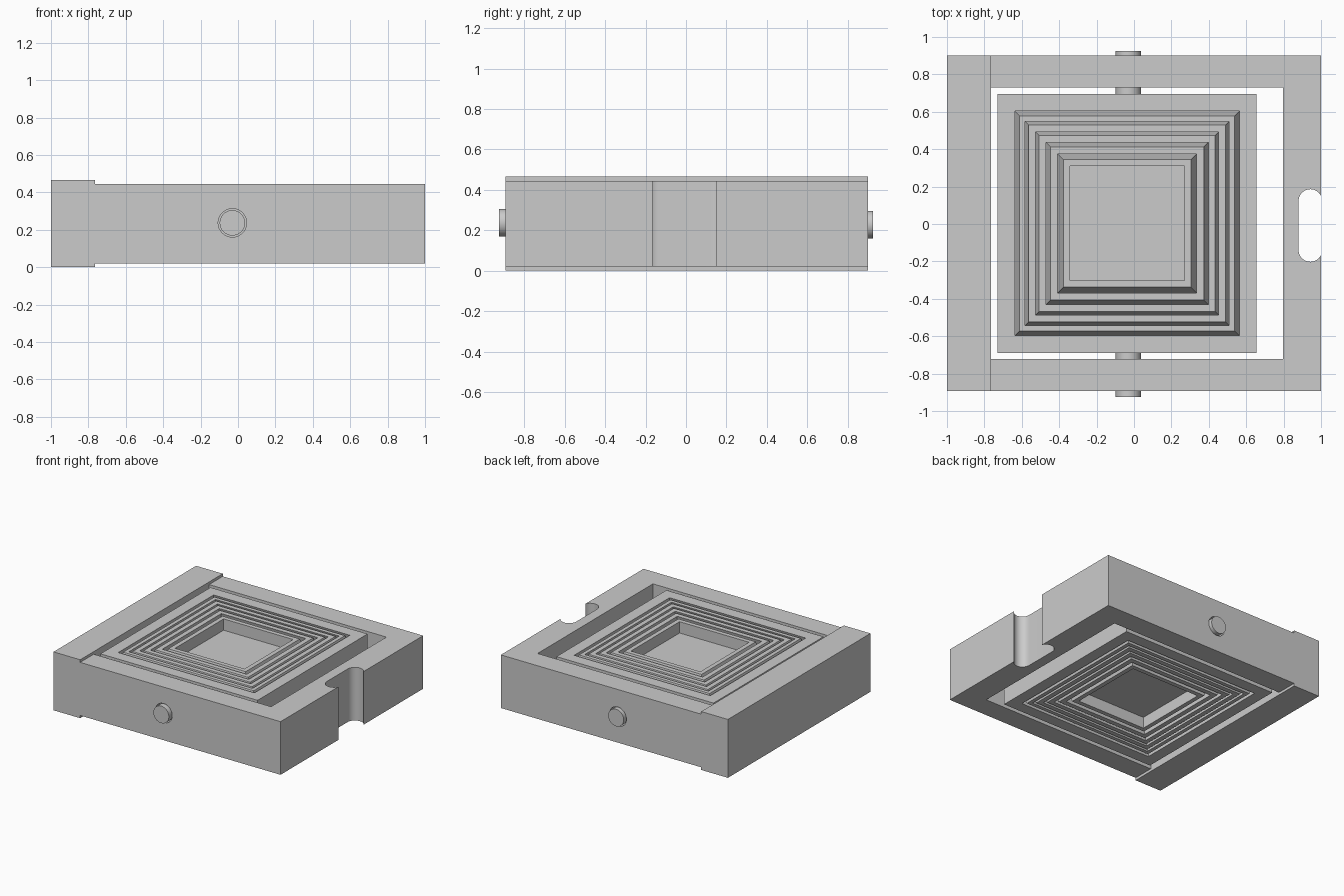
import bpy
import bmesh
import math

old = bpy.data.objects.get("Cube")
if old:
    bpy.data.objects.remove(old, do_unlink=True)

grey = bpy.data.materials.new("plain grey")
grey.use_nodes = True
grey.diffuse_color = (0.6, 0.6, 0.6, 1)
grey.node_tree.nodes["Principled BSDF"].inputs["Base Color"].default_value = (0.6, 0.6, 0.6, 1)

LOW, HIGH = 0.021, 0.444      # underside and top of the body
MID = (LOW + HIGH) / 2
CX, CY = -0.037, 0.003        # centre of the swinging block
BULGE = 0.06                  # how far the walls bow outwards at mid height


def finish(bm, name):
    bmesh.ops.recalc_face_normals(bm, faces=bm.faces)
    mesh = bpy.data.meshes.new(name)
    bm.to_mesh(mesh)
    bm.free()
    mesh.materials.append(grey)
    obj = bpy.data.objects.new(name, mesh)
    bpy.context.collection.objects.link(obj)
    return obj


def box(name, x0, x1, y0, y1, z0, z1):
    bm = bmesh.new()
    bmesh.ops.create_cube(bm, size=1)
    for v in bm.verts:
        v.co.x = x1 if v.co.x > 0 else x0
        v.co.y = y1 if v.co.y > 0 else y0
        v.co.z = z1 if v.co.z > 0 else z0
    return finish(bm, name)


def square_loops(name, profile, closed):
    """Sweep a (half width, height) profile round a square."""
    bm = bmesh.new()
    loops = [[bm.verts.new((CX + sx * h, CY + sy * h, z))
              for sx, sy in ((1, 1), (-1, 1), (-1, -1), (1, -1))]
             for h, z in profile]
    pairs = list(zip(loops, loops[1:]))
    if closed:
        pairs.append((loops[-1], loops[0]))
    else:
        bm.faces.new(loops[0])
        bm.faces.new(loops[-1])
    for a, b in pairs:
        for i in range(4):
            j = (i + 1) % 4
            bm.faces.new((a[i], a[j], b[j], b[i]))
    return finish(bm, name)


def rod(name, radius, x, z, y0, y1):
    bm = bmesh.new()
    bmesh.ops.create_cone(bm, cap_ends=True, segments=48, radius1=radius,
                          radius2=radius, depth=abs(y1 - y0))
    for v in bm.verts:
        v.co = (x + v.co.x, (y0 + y1) / 2 + v.co.z, z + v.co.y)
    return finish(bm, name)


def slot_cutter(x, y, radius, half_length):
    bm = bmesh.new()
    outline = []
    for end in (1, -1):
        for i in range(25):
            a = math.pi * i / 24 + (0 if end > 0 else math.pi)
            outline.append(bm.verts.new((x + radius * math.cos(a),
                                         y + end * (half_length - radius) + radius * math.sin(a), -1)))
    face = bm.faces.new(outline)
    top = bmesh.ops.extrude_face_region(bm, geom=[face])["geom"]
    for v in top:
        if isinstance(v, bmesh.types.BMVert):
            v.co.z = 1
    return finish(bm, "slot_cutter")


def boolean(obj, other, operation):
    mod = obj.modifiers.new("cut", "BOOLEAN")
    mod.operation = operation
    mod.solver = "EXACT"
    mod.object = other
    bpy.context.view_layer.objects.active = obj
    bpy.ops.object.modifier_apply(modifier=mod.name)
    bpy.data.objects.remove(other, do_unlink=True)


def smooth(obj):
    bpy.ops.object.select_all(action="DESELECT")
    obj.select_set(True)
    bpy.context.view_layer.objects.active = obj
    bpy.ops.object.shade_smooth_by_angle(angle=math.radians(30))


# Outer frame with its thicker bar, window, finger slot and pin holes
frame = box("outer_frame", -0.9, 1, -0.893, 0.901, LOW, HIGH)
boolean(frame, box("thick_bar", -1, -0.765, -0.893, 0.901, 0, 0.465), "UNION")
boolean(frame, box("window", -0.765, 0.797, -0.722, 0.729, -1, 1), "DIFFERENCE")
boolean(frame, slot_cutter(0.943, -0.008, 0.063, 0.194), "DIFFERENCE")

# Pivot pins, each in a slightly larger hole
for name, z, inner, outer in (("front_pin", 0.237, -0.67, -0.924),
                              ("back_pin", 0.228, 0.67, 0.924)):
    hole = rod("hole", 0.076, -0.03, z, inner, math.copysign(1, outer))
    boolean(frame, hole, "DIFFERENCE")
    smooth(rod(name, 0.068, -0.03, z, inner, outer))
smooth(frame)


# Swinging block and nested rings with bowed walls
def ring(name, outer, inner, outer_bulge):
    square_loops(name, [(outer, LOW), (outer + outer_bulge, MID), (outer, HIGH),
                        (inner, HIGH), (inner + BULGE, MID), (inner, LOW)], True)


ring("swinging_block", 0.692, 0.6, 0)
for n, (outer, inner) in enumerate(((0.575, 0.545), (0.526, 0.489),
                                    (0.470, 0.434), (0.410, 0.372)), 1):
    ring(f"nested_ring_{n}", outer, inner, BULGE)

# Centre tray, recessed on both faces
square_loops("centre_tray", [(0.306, LOW + 0.09), (0.306, LOW), (0.341, LOW),
                             (0.341 + BULGE, MID), (0.341, HIGH), (0.306, HIGH),
                             (0.306, HIGH - 0.09)], False)
